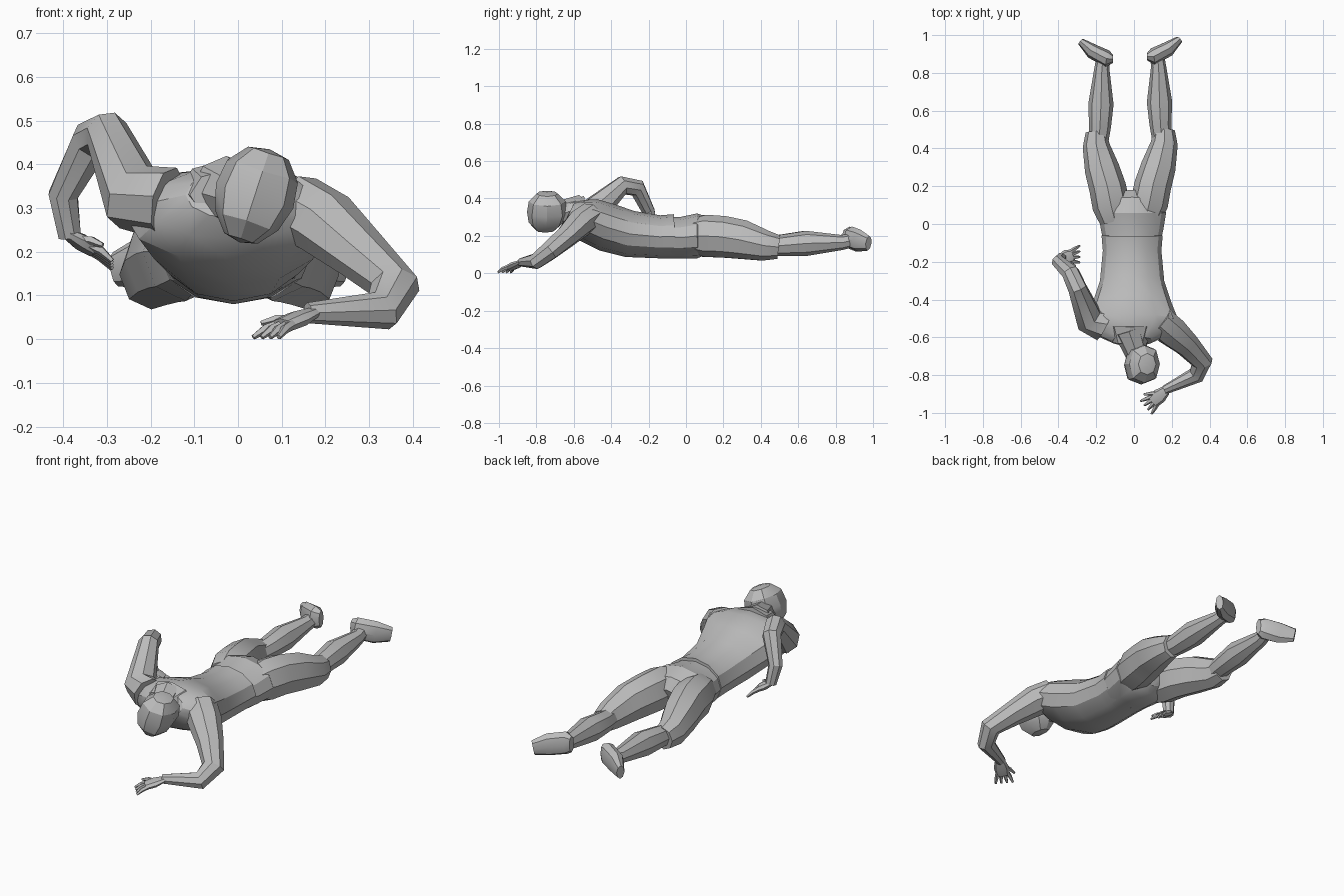
import bpy
import bmesh
from math import cos, sin, tau, radians
from mathutils import Vector, Matrix

if "Cube" in bpy.data.objects:
    bpy.data.objects.remove(bpy.data.objects["Cube"], do_unlink=True)

grey = bpy.data.materials.new("plain_grey")
grey.use_nodes = True
grey.diffuse_color = (.5, .5, .5, 1)
grey.node_tree.nodes["Principled BSDF"].inputs["Base Color"].default_value = grey.diffuse_color

UP = Vector((0, 0, 1))


def finish(name, bm):
    """Turn a bmesh into a softly shaded grey object."""
    bmesh.ops.recalc_face_normals(bm, faces=bm.faces)
    mesh = bpy.data.meshes.new(name)
    bm.to_mesh(mesh)
    bm.free()
    mesh.materials.append(grey)
    obj = bpy.data.objects.new(name, mesh)
    bpy.context.collection.objects.link(obj)
    bpy.ops.object.select_all(action="DESELECT")
    obj.select_set(True)
    bpy.context.view_layer.objects.active = obj
    bpy.ops.object.shade_smooth_by_angle(angle=radians(28))


def loft(name, centres, widths, heights, up=UP, sides=8):
    """Skin a tube through elliptical rings placed along a path."""
    centres = [Vector(c) for c in centres]
    up = Vector(up)
    last = len(centres) - 1
    bm = bmesh.new()
    rings = []
    for i, (centre, width, height) in enumerate(zip(centres, widths, heights)):
        before = centre - centres[max(i - 1, 0)]
        after = centres[min(i + 1, last)] - centre
        tangent = (before.normalized() + after.normalized()).normalized()
        side = tangent.cross(up).normalized() * width
        top = side.cross(tangent).normalized() * height
        angles = [tau * k / sides for k in range(sides)]
        rings.append([bm.verts.new(centre + side * cos(a) + top * sin(a)) for a in angles])
    for low, high in zip(rings, rings[1:]):
        for k in range(sides):
            n = (k + 1) % sides
            bm.faces.new((low[k], low[n], high[n], high[k]))
    bm.faces.new(rings[0])
    bm.faces.new(rings[-1])
    finish(name, bm)


def limb(name, stations, ratio=1.0, up=UP, sides=8):
    """Tube from (x, y, z, half width) stations with a fixed height ratio."""
    centres = [s[:-1] for s in stations]
    widths = [s[-1] for s in stations]
    loft(name, centres, widths, [w * ratio for w in widths], up, sides)


def trunk(name, stations):
    """Broad tube along the spine from (y, z, half width, half height) stations."""
    centres = [(-.01, y, z) for y, z, width, height in stations]
    widths = [width for y, z, width, height in stations]
    heights = [height for y, z, width, height in stations]
    loft(name, centres, widths, heights, sides=12)


def hand(label, wrist, knuckles, across):
    """Flat palm, four fanned fingers and a thumb on the near side of across."""
    wrist, knuckles = Vector(wrist), Vector(knuckles)
    across = Vector(across).normalized()
    forward = (knuckles - wrist).normalized()
    normal = across.cross(forward)
    middle = wrist.lerp(knuckles, .5)
    limb(label + "_palm", [(*wrist, .026), (*middle, .04), (*knuckles, .036)], .5, normal)

    def digit(name, root, tip):
        bend = root.lerp(tip, .5) + UP * .005
        limb(name, [(*root, .012), (*bend, .011), (*tip, .006)], 1, normal, sides=5)

    for i in range(4):
        spread = across * (i / 3 - .5)
        root = knuckles + spread * .05 - forward * .01
        digit(f"{label}_finger_{i}", root, root + forward * .06 + spread * .04 - UP * .01)
    thumb = middle - across * .02
    digit(label + "_thumb", thumb, thumb + forward * .06 - across * .04 + UP * .01)


# Upper body, with the shirt hem standing slightly proud of the trousers
trunk("shirt", [
    (-.62, .33, .11, .06),
    (-.58, .31, .2, .09),
    (-.52, .285, .25, .12),
    (-.42, .245, .21, .13),
    (-.3, .21, .17, .125),
    (-.14, .195, .155, .115),
    (-.06, .198, .162, .118)])
trunk("trouser_seat", [
    (-.12, .19, .145, .11),
    (-.03, .19, .165, .11),
    (.06, .2, .18, .12),
    (.12, .195, .14, .1),
    (.16, .18, .06, .06)])

# Legs, mirrored about a line slightly right of centre; the left lies further back
for label, sign in (("right", -1), ("left", 1)):
    def mirrored(stations):
        return [(sign * x - .02, y + sign * .006, *rest) for x, y, *rest in stations]

    limb(label + "_trouser_leg", mirrored([
        (.08, .02, .2, .08),
        (.1, .1, .2, .1),
        (.12, .2, .195, .098),
        (.15, .3, .18, .092),
        (.18, .42, .148, .072),
        (.18, .49, .14, .056)]), 1.13)
    limb(label + "_calf", mirrored([
        (.17, .42, .145, .05),
        (.16, .52, .15, .058),
        (.155, .64, .16, .067),
        (.15, .83, .165, .04),
        (.14, .9, .18, .036)]))
    # Feet lie flat against their sides, toes turned outward
    loft(label + "_foot",
         mirrored([(.09, .88, .19), (.12, .88, .19), (.2, .92, .175), (.26, .97, .16)]),
         (.02, .045, .04, .02), (.045, .06, .06, .04))

# Neck, collar and head
limb("neck", [(-.03, -.56, .34, .08), (.02, -.7, .32, .06)])
limb("collar", [(-.02, -.54, .335, .12), (-.02, -.63, .33, .09)], .65)

bm = bmesh.new()
bmesh.ops.create_uvsphere(bm, u_segments=8, v_segments=6, radius=1)
for v in bm.verts:
    # Square the skull off a little, then narrow the jaw
    v.co /= sum(abs(c) ** 2.5 for c in v.co) ** .4
    jaw = min(v.co.z, 0)
    v.co.x *= 1 + jaw * .2
    v.co.y += jaw * .1 * (1 + v.co.y)
shape = Matrix.Diagonal((.093, .108, .112, 1))
tilt = Matrix.Rotation(radians(18), 4, "Y")
bm.transform(Matrix.Translation((.038, -.742, .328)) @ tilt @ shape)
finish("head", bm)

# Left arm reaching forward, palm near the ground
limb("left_arm", [
    (.13, -.51, .305, .085),
    (.2, -.57, .265, .085),
    (.28, -.64, .195, .068),
    (.36, -.73, .12, .058),
    (.33, -.8, .065, .048),
    (.16, -.88, .06, .025)], .9, (.3, -.6, .75))
hand("left", (.17, -.88, .06), (.1, -.94, .03), (.6, -.7, 0))

# Right arm with the elbow raised and the forearm hanging beside the waist
limb("right_arm", [
    (-.16, -.54, .31, .085),
    (-.24, -.5, .325, .08),
    (-.3, -.34, .47, .052),
    (-.335, -.26, .455, .048),
    (-.4, -.2, .33, .036),
    (-.385, -.18, .235, .028)], 1, (-1, -.5, .3))
hand("right", (-.39, -.185, .24), (-.33, -.17, .205), (0, 1, -.2))
